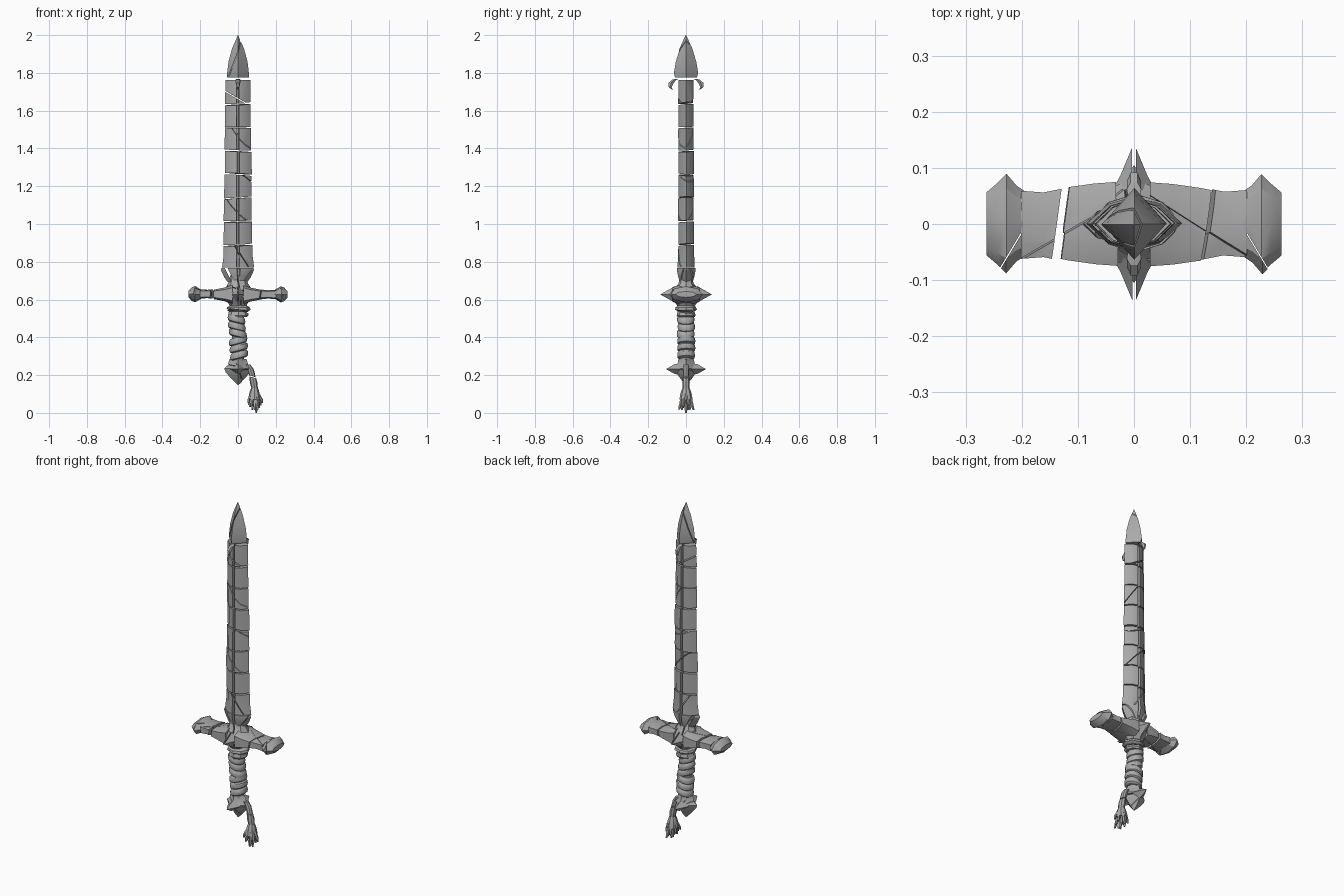
import bpy, bmesh, math, random
from mathutils import Vector, Matrix

random.seed(4)
if "Cube" in bpy.data.objects:
    bpy.data.objects.remove(bpy.data.objects["Cube"])

stone = bpy.data.materials.new("grey_stone")
GREY = (0.4, 0.4, 0.4, 1)
stone.diffuse_color = GREY
stone.use_nodes = True
stone.node_tree.nodes["Principled BSDF"].inputs["Base Color"].default_value = GREY


def ring(n):
    """Unit polygon with a corner on each axis."""
    return [(math.cos(math.tau * i / n), math.sin(math.tau * i / n)) for i in range(n)]


DIAMOND, ROUND = ring(4), ring(14)
BAR = [(1, .5), (.7, 1), (-.7, 1), (-1, .5), (-1, -.5), (-.7, -1), (.7, -1), (1, -.5)]
# Blade section: diamond with a groove down the front and back
BLADE = [(1, 0), (.55, .75), (.09, 1), (.06, .45), (-.06, .45), (-.09, 1), (-.55, .75),
         (-1, 0), (-.55, -.75), (-.09, -1), (-.06, -.45), (.06, -.45), (.09, -1), (.55, -.75)]


def loft(profile, rows, matrix=Matrix()):
    """Closed solid through rows of (height, half width, half depth[, x, y])."""
    bm = bmesh.new()
    loops = []
    for row in rows:
        z, rx, ry, cx, cy = (tuple(row) + (0, 0))[:5]
        loops.append([bm.verts.new(matrix @ Vector((cx + a * rx, cy + b * ry, z)))
                      for a, b in profile])
    n = len(profile)
    for lo, hi in zip(loops, loops[1:]):
        for i in range(n):
            bm.faces.new((lo[i], lo[(i + 1) % n], hi[(i + 1) % n], hi[i]))
    bm.faces.new(loops[0][::-1])
    bm.faces.new(loops[-1])
    bmesh.ops.recalc_face_normals(bm, faces=bm.faces)
    return bm


def split(pieces, point, normal, gap=.004):
    """Break every piece along a plane, leaving a narrow crack."""
    out = []
    normal = Vector(normal).normalized()
    for bm in pieces:
        for side in (1, -1):
            half = bm.copy()
            cut = bmesh.ops.bisect_plane(
                half, geom=half.verts[:] + half.edges[:] + half.faces[:], dist=1e-6,
                plane_co=Vector(point) + normal * side * gap / 2,
                plane_no=normal * -side, clear_outer=True)["geom_cut"]
            edges = [e for e in cut if isinstance(e, bmesh.types.BMEdge)]
            if half.faces:
                if edges:
                    bmesh.ops.holes_fill(half, edges=edges, sides=0)
                out.append(half)
            else:
                half.free()
        bm.free()
    return out


def finish(name, pieces, shift=0):
    """Join the pieces in one object, nudging each a little."""
    mesh = bpy.data.meshes.new(name)
    whole = bmesh.new()
    for bm in pieces:
        if shift:
            move = Vector([random.uniform(-shift, shift) for _ in range(3)])
            bmesh.ops.translate(bm, verts=bm.verts, vec=move)
        part = bpy.data.meshes.new("part")
        bm.to_mesh(part)
        whole.from_mesh(part)
        bpy.data.meshes.remove(part)
        bm.free()
    whole.to_mesh(mesh)
    whole.free()
    mesh.materials.append(stone)
    obj = bpy.data.objects.new(name, mesh)
    bpy.context.collection.objects.link(obj)
    bpy.ops.object.select_all(action='DESELECT')
    bpy.context.view_layer.objects.active = obj
    obj.select_set(True)
    bpy.ops.object.shade_smooth_by_angle(angle=math.radians(30))
    return obj


def tilt(amount):
    return random.uniform(-amount, amount)


# Blade, cracked into stacked slabs
blade = [loft(BLADE, [(.77, .084, .046), (.83, .076, .042), (1.76, .066, .039)])]
for i in range(1, 8):
    blade = split(blade, (0, 0, .765 + i * .1245), (tilt(.08), tilt(.08), 1), .007)
for i in range(5):
    z = .86 + i * .2
    slabs = [b for b in blade if min(v.co.z for v in b.verts) < z < max(v.co.z for v in b.verts)]
    blade = [b for b in blade if b not in slabs]
    blade += split(slabs, (tilt(.03), 0, z), (tilt(1), tilt(.5), .6), .003)
finish("blade", blade, .002)

# Blade tip
tip = [loft(DIAMOND, [(1.775, .058, .058), (1.8, .057, .064), (1.86, .05, .054),
                      (1.93, .031, .033), (1.98, .009, .011), (2, .001, .001)])]
tip = split(tip, (-.025, 0, 1.86), (1, .2, -.35), .003)
finish("blade_tip", tip, .001)

# Curled barbs beneath the tip
for side, name in ((-1, "front_barb"), (1, "back_barb")):
    path = [(1.768, .01, .008, 0, side * .045), (1.764, .013, .013, 0, side * .062),
            (1.748, .012, .016, 0, side * .078), (1.725, .008, .009, 0, side * .084),
            (1.712, .002, .003, 0, side * .072)]
    finish(name, [loft(ring(6), path)])

# Collar where the blade meets the guard
collar = [loft(BLADE, [(.69, .052, .034), (.715, .07, .042), (.755, .088, .05), (.765, .084, .05)])]
collar = split(collar, (-.045, 0, .73), (1, 0, .5), .008)
collar = split(collar, (.05, 0, .73), (1, .2, -.7), .006)
finish("blade_collar", collar, .003)

# Guard hub
hub = [loft(ring(8), [(.555, .04, .04), (.58, .05, .055), (.61, .082, .08), (.64, .085, .08),
                      (.66, .068, .06), (.685, .052, .04), (.73, .04, .032)])]
hub = split(hub, (0, 0, .63), (1, .2, .1), .004)
hub = split(hub, (0, 0, .65), (.4, .1, 1), .003)
finish("guard_hub", hub, .001)

# Guard arms, end caps and spikes
for side, word in ((1, "left"), (-1, "right")):
    sideways = Matrix.Translation((0, 0, .628)) @ Matrix.Rotation(side * math.pi / 2, 4, 'Y')
    arm = [loft(BAR, [(.03, .05, .076), (.07, .036, .073), (.12, .026, .066),
                      (.16, .022, .058), (.2, .025, .061)], sideways)]
    arm = split(arm, (side * .13, 0, .63), (1, tilt(.15), tilt(.2)), .005 if side > 0 else .014)
    arm = split(arm, (side * .085, .01, .63), (.6, side, tilt(.3)), .003)
    finish(word + "_guard_arm", arm, .002)
    cap = [loft(ring(8), [(.195, .024, .058), (.21, .032, .068), (.228, .043, .089),
                          (.245, .036, .072), (.264, .016, .056)], sideways)]
    finish(word + "_guard_cap", split(cap, (side * .215, -.04, .63), (1, side * .6, 0), .003), .001)

    sign = -side
    outward = Matrix.Translation((0, 0, .627)) @ Matrix.Rotation(-sign * math.pi / 2, 4, 'X')
    spike = [loft(DIAMOND, [(.06, .038, .048), (.085, .024, .032), (.14, .001, .001)], outward)]
    finish("front_spike" if sign < 0 else "back_spike", split(spike, (0, 0, 0), (1, 0, 0), .006), .001)

# Collar above the grip
neck = [loft(ring(8), [(.505, .045, .045), (.515, .055, .05), (.535, .05, .045),
                       (.545, .064, .058), (.558, .06, .054), (.57, .04, .04)])]
finish("grip_collar", split(neck, (0, 0, .537), (.15, .1, 1), .006), .003)

# Grip with slanted wraps
wraps = []
for i in range(6):
    z, r = .285 + i * .038, .048 + .001 * math.sin(i)
    lean = Matrix.Identity(4)
    lean[2][0] = .25 * (-1) ** (i // 3)
    x = .006 * math.cos(i * .6)
    rows = [(z - .001, .038, .038, x), (z + .005, r - .002, r - .002, x),
            (z + .018, r, r, x), (z + .031, r - .003, r - .003, x), (z + .038, .039, .039, x)]
    wraps.append(loft(ROUND, rows, lean))
finish("grip_wraps", wraps, .002)
finish("grip_core", [loft(ROUND, [(.25, .032, .032), (.56, .032, .032)])])

# Pommel: inverted pyramid with points to the front and back
pommel = [loft(DIAMOND, [(.147, .002, .002), (.18, .036, .03), (.215, .066, .054),
                         (.235, .074, .062), (.25, .056, .048), (.285, .044, .04)])]
pommel = split(pommel, (.01, 0, .2), (1, .1, .4), .004)
pommel = split(pommel, (0, 0, .24), (.3, .1, 1), .004)
finish("pommel", pommel, .001)
for sign, name in ((-1, "front_pommel_point"), (1, "back_pommel_point")):
    outward = Matrix.Translation((0, 0, .232)) @ Matrix.Rotation(-sign * math.pi / 2, 4, 'X')
    finish(name, [loft(DIAMOND, [(.03, .04, .03), (.06, .026, .026), (.104, .001, .001)], outward)])

# Cord and tassel hanging from the pommel
cord = [loft(ring(8), [(.13, .017, .018, .088), (.16, .02, .02, .083), (.2, .016, .016, .075),
                       (.23, .018, .016, .066), (.255, .014, .014, .052)])]
finish("tassel_cord", split(cord, (.08, 0, .19), (.3, 0, 1), .005))
finish("tassel_knot", [loft(ring(8), [(.07, .034, .035, .087), (.1, .028, .03, .087),
                                      (.12, .023, .024, .087), (.138, .014, .015, .087)])])
strands = []
for i in range(14):
    a = i * 2.4
    spread = .2 + .8 * (i / 13) ** .5
    x, y = math.cos(a) * spread, math.sin(a) * spread
    end = 0 if i == 0 else .008 + .05 * (i / 13) * random.random() + .02 * abs(x)
    strands.append(loft(ring(5), [(end, .005, .005, .088 + x * .04, y * .045),
                                  (end + .02, .008, .008, .088 + x * .037, y * .038),
                                  (.1, .009, .009, .087 + x * .02, y * .02)]))
finish("tassel_strands", strands)
